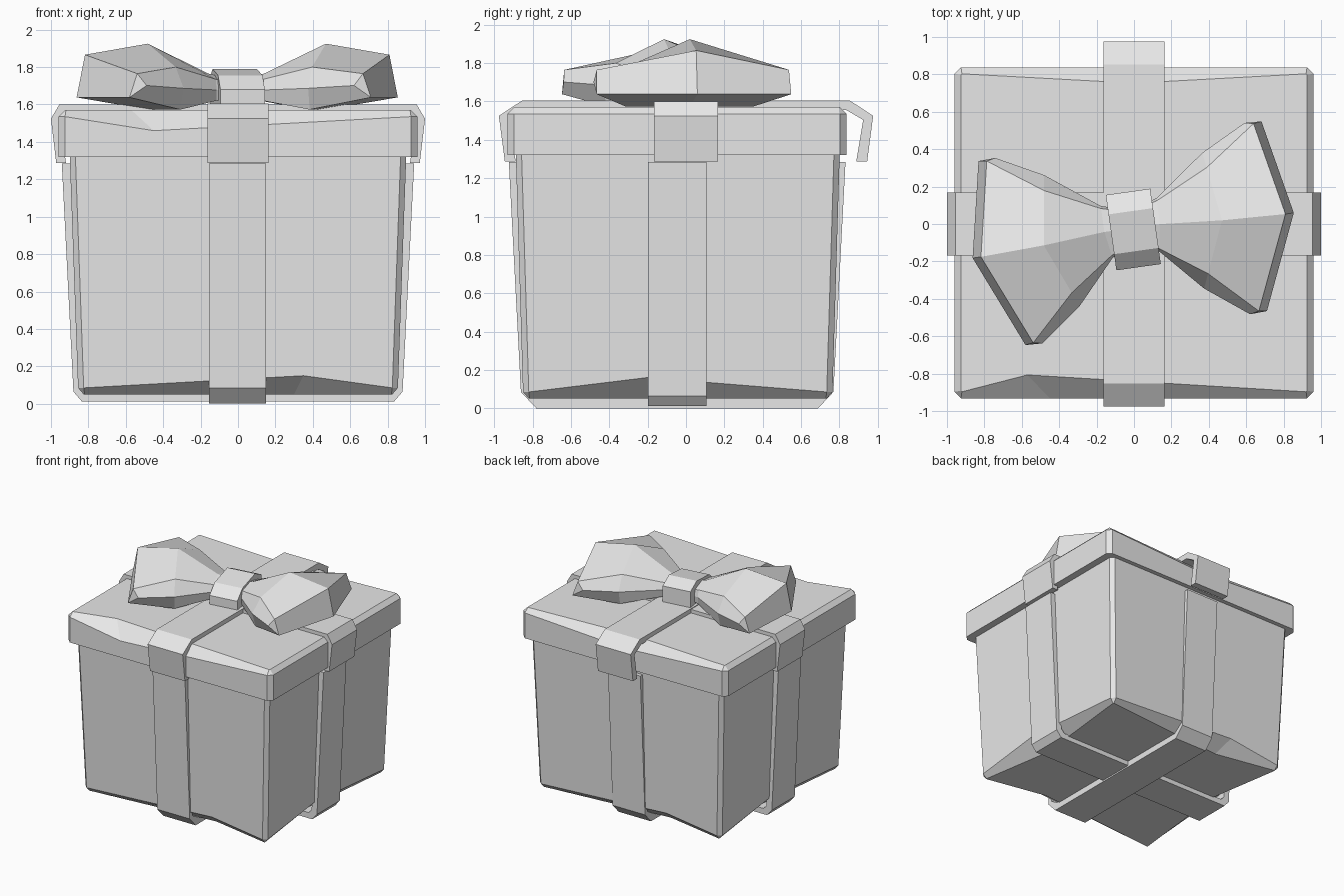
import bpy, bmesh, math
from mathutils import Vector

cube = bpy.data.objects.get("Cube")
if cube:
    bpy.data.objects.remove(cube, do_unlink=True)

grey = bpy.data.materials.new("plain_grey")
grey.use_nodes = True
grey.diffuse_color = (0.8, 0.8, 0.8, 1)
grey.node_tree.nodes["Principled BSDF"].inputs["Base Color"].default_value = (0.8, 0.8, 0.8, 1)


def finish(name, bm):
    bmesh.ops.recalc_face_normals(bm, faces=bm.faces)
    mesh = bpy.data.meshes.new(name)
    bm.to_mesh(mesh)
    bm.free()
    mesh.materials.append(grey)
    obj = bpy.data.objects.new(name, mesh)
    bpy.context.collection.objects.link(obj)
    return obj


def loft(bm, rings):
    """Skin a list of equal point rings and return the vertex rings."""
    rows = [[bm.verts.new(p) for p in ring] for ring in rings]
    for a, b in zip(rows, rows[1:]):
        for i in range(len(a)):
            j = (i + 1) % len(a)
            bm.faces.new((a[i], a[j], b[j], b[i]))
    return rows


FLAT = [(0, 0, 0)] * 4


def box_ring(hx, hy, z, cut, mids=FLAT, cy=-0.043):
    """Cut-corner rectangle; each side has a middle point (along, inset, lift)."""
    points = []
    sides = [((0, -1), (1, 0)), ((1, 0), (0, 1)), ((0, 1), (-1, 0)), ((-1, 0), (0, -1))]
    for (n, t), (along, inset, lift) in zip(sides, mids):
        reach, half = (hy, hx) if n[0] == 0 else (hx, hy)
        for s, d, up in ((cut - half, 0, 0), (along, inset, lift), (half - cut, 0, 0)):
            r = reach - d
            points.append((n[0] * r + t[0] * s, n[1] * r + t[1] * s + cy, z + up))
    return points


def solid(name, rings):
    bm = bmesh.new()
    rows = loft(bm, rings)
    bm.faces.new(rows[0])
    bm.faces.new(rows[-1])
    return finish(name, bm)


# Box body and lid, with hand-cut uneven chamfers
under = [(0.3, 0.1, 0), (-0.15, 0.1, 0), (0.3, 0.1, 0), (-0.15, 0.1, 0)]
over = [(0.35, 0, 0.065), (-0.16, 0, 0.075), (0.35, 0, 0.065), (-0.16, 0, 0.075)]
solid("box_body", [
    box_ring(0.825, 0.777, 0.05, 0.005, under),
    box_ring(0.855, 0.807, 0.085, 0.03, over),
    box_ring(0.9, 0.845, 1.34, 0.03)])

dips = [(-0.45, 0, -0.075), (0, 0, 0), (0, 0, -0.05), (0, 0, 0)]
cuts = [(-0.57, 0.09, 0), (0, 0, 0), (0, 0.05, 0), (0, 0, 0)]
solid("box_lid", [
    box_ring(0.96, 0.885, 1.32, 0.035, cy=-0.047),
    box_ring(0.96, 0.885, 1.535, 0.035, dips, cy=-0.047),
    box_ring(0.925, 0.85, 1.57, 0.005, cuts, cy=-0.047)])


def ribbon(name, outer, inner, half_width, along_x, cx=0, cy=0):
    """Band of uniform width; half profiles (reach, z) are mirrored."""
    full = lambda path: path + [(-r, z) for r, z in reversed(path)]
    rings = []
    for o, i in zip(full(outer), full(inner)):
        ring = []
        for (r, z), w in ((o, -half_width), (o, half_width), (i, half_width), (i, -half_width)):
            x, y = (r, w) if along_x else (w, r)
            ring.append((x + cx, y + cy, z))
        rings.append(ring)
    return solid(name, rings)


# Ribbons around the body and under it
ribbon("body_ribbon_side", [(0.942, 1.285), (0.88, 0.065), (0.835, 0.012)],
       [(0.88, 1.285), (0.83, 0.09), (0.8, 0.06)], 0.153, True, cy=-0.046)
ribbon("body_ribbon_front", [(0.878, 1.285), (0.815, 0.085), (0.735, 0)],
       [(0.825, 1.285), (0.78, 0.1), (0.71, 0.06)], 0.152, False, cx=-0.002, cy=-0.046)

# Ribbons over the lid
ribbon("lid_ribbon_side", [(0.972, 1.288), (1, 1.524), (0.955, 1.6)],
       [(0.92, 1.288), (0.95, 1.5), (0.92, 1.555)], 0.168, True)
ribbon("lid_ribbon_front", [(0.945, 1.288), (0.976, 1.525), (0.853, 1.606)],
       [(0.888, 1.288), (0.924, 1.504), (0.835, 1.556)], 0.164, False)


# Bow, symmetric in its own frame and turned a little on the lid
def bow_ring(mid, back, front, top, shoulder, low, lean, pull, narrow):
    mid, back, front = Vector(mid), Vector(back), Vector(front)
    shift = Vector((lean, 0))

    def half(side):
        s = side.lerp(mid, narrow) - shift
        m = side - Vector((pull, 0))
        l = side.lerp(mid, narrow * 0.4)
        return [(*s, shoulder), (*m, (shoulder + low) / 2), (*l, low)]
    return [(*(mid - shift), top), *half(back), (*mid, low), *reversed(half(front))]


loop_rings = [
    bow_ring((0.08, -0.02), (0.08, 0.1), (0.08, -0.14), 1.75, 1.72, 1.63, 0, 0, 0.1),
    bow_ring((0.15, -0.02), (0.15, 0.12), (0.126, -0.164), 1.765, 1.735, 1.62, 0, 0, 0.1),
    bow_ring((0.481, -0.046), (0.427, 0.326), (0.336, -0.394), 1.925, 1.8, 1.573, 0, 0, 0.22),
    bow_ring((0.867, -0.06), (0.763, 0.453), (0.65, -0.564), 1.866, 1.765, 1.638, 0.045, 0.09, 0.02)]


def place(obj):
    obj.location = (-0.0126, -0.0018, 0)
    obj.rotation_euler.z = math.radians(8)


for name, sign in (("bow_loop_left", 1), ("bow_loop_right", -1)):
    bm = bmesh.new()
    rows = loft(bm, [[(x * sign, y, z) for x, y, z in ring] for ring in loop_rings])
    bm.faces.new(rows[0])
    end = rows[-1]
    for pick in ((0, 1, 3, 4), (4, 5, 7, 0), (1, 2, 3), (5, 6, 7)):
        bm.faces.new([end[i] for i in pick])
    place(finish(name, bm))

# Knot wrapped over the middle of the bow
profile = [(-0.232, 1.6), (-0.232, 1.68), (-0.145, 1.755), (0.07, 1.79), (0.175, 1.74), (0.175, 1.6)]
knot = solid("bow_knot", [[(x, y, z) for y, z in profile] for x in (-0.115, 0.125)])
place(knot)
